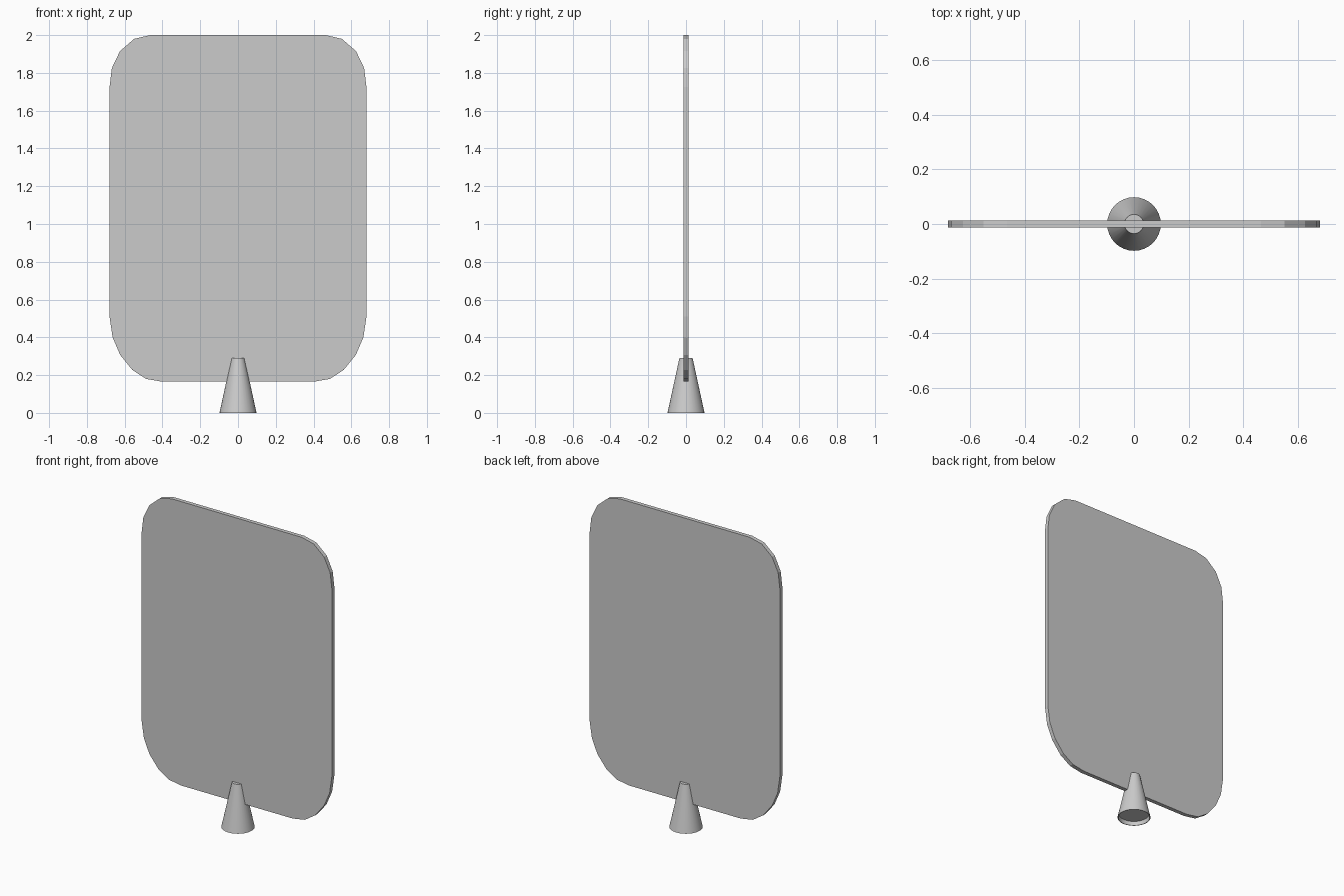
import bpy, bmesh, math

if "Cube" in bpy.data.objects:
    bpy.data.objects.remove(bpy.data.objects["Cube"])


def make_object(name, bm):
    bmesh.ops.recalc_face_normals(bm, faces=bm.faces[:])
    mesh = bpy.data.meshes.new(name)
    bm.to_mesh(mesh)
    bm.free()
    obj = bpy.data.objects.new(name, mesh)
    bpy.context.collection.objects.link(obj)
    return obj


# Flat panel: right half of the outline (x, z), mirrored and extruded in y
half = [(0.40, 0.165), (0.487, 0.18), (0.56, 0.228), (0.624, 0.307),
        (0.664, 0.40), (0.68, 0.51), (0.68, 1.725), (0.668, 1.825),
        (0.625, 1.915), (0.55, 1.98), (0.465, 2.0)]
outline = half + [(-x, z) for x, z in reversed(half)]
thickness = 0.026
bm = bmesh.new()
face = bm.faces.new([bm.verts.new((x, -thickness / 2, z)) for x, z in outline])
side = bmesh.ops.extrude_face_region(bm, geom=[face], use_keep_orig=True)
verts = [g for g in side["geom"] if isinstance(g, bmesh.types.BMVert)]
bmesh.ops.translate(bm, vec=(0, thickness, 0), verts=verts)
make_object("panel", bm)

# Conical foot: capped on top, shallow recess underneath
profile = [(0.035, 0.29), (0.098, 0.0), (0.094, 0.0), (0.090, 0.025)]
sides = 32
bm = bmesh.new()
rings = [[bm.verts.new((r * math.cos(2 * math.pi * i / sides),
                        r * math.sin(2 * math.pi * i / sides), z))
          for i in range(sides)] for r, z in profile]
for a, b in zip(rings, rings[1:]):
    for i in range(sides):
        j = (i + 1) % sides
        bm.faces.new((a[i], a[j], b[j], b[i]))
bm.faces.new(rings[0])
bm.faces.new(rings[-1])
foot = make_object("cone_foot", bm)

bpy.context.view_layer.objects.active = foot
foot.select_set(True)
bpy.ops.object.shade_smooth_by_angle(angle=math.radians(30))
